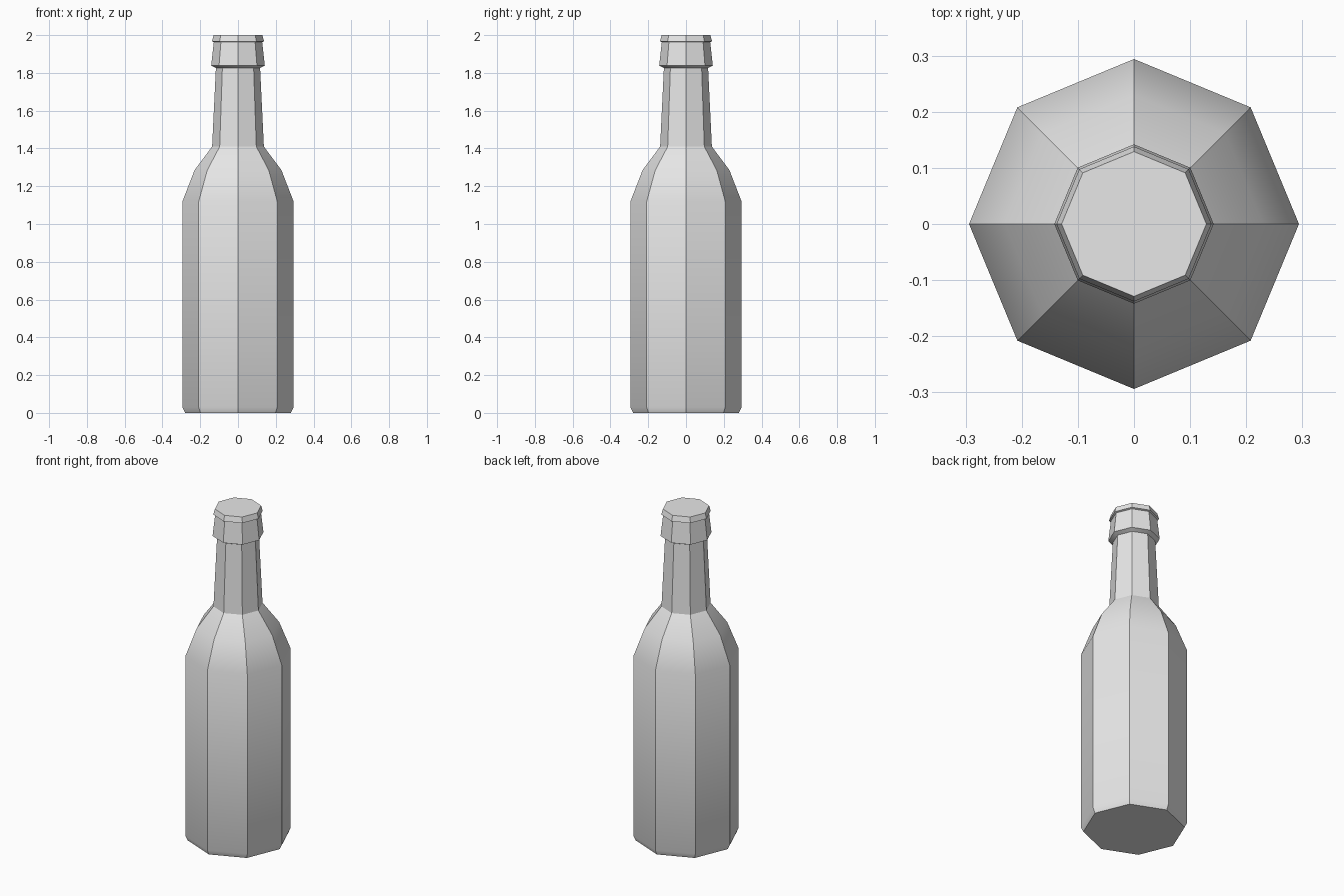
import bpy, bmesh, math

cube = bpy.data.objects.get("Cube")
if cube:
    bpy.data.objects.remove(cube, do_unlink=True)

SIDES = 8

# Single plain grey for the whole bottle
grey = bpy.data.materials.new("light_grey")
grey.use_nodes = True
grey.diffuse_color = (0.8, 0.8, 0.8, 1)
grey.node_tree.nodes["Principled BSDF"].inputs["Base Color"].default_value = (0.8, 0.8, 0.8, 1)


def lathe(name, profile, cap_bottom=False, cap_top=False):
    """Revolve (radius, z) points into an eight-sided part."""
    bm = bmesh.new()
    rings = []
    for r, z in profile:
        rings.append([bm.verts.new((r * math.cos(math.tau * i / SIDES),
                                    r * math.sin(math.tau * i / SIDES), z))
                      for i in range(SIDES)])
    for low, high in zip(rings, rings[1:]):
        for i in range(SIDES):
            j = (i + 1) % SIDES
            bm.faces.new((low[i], low[j], high[j], high[i]))
    if cap_bottom:
        bm.faces.new(rings[0][::-1])
    if cap_top:
        bm.faces.new(rings[-1])
    mesh = bpy.data.meshes.new(name)
    bm.to_mesh(mesh)
    bm.free()
    mesh.materials.append(grey)
    obj = bpy.data.objects.new(name, mesh)
    bpy.context.collection.objects.link(obj)
    # Smooth down each panel, crisp between panels
    bpy.ops.object.select_all(action='DESELECT')
    obj.select_set(True)
    bpy.context.view_layer.objects.active = obj
    bpy.ops.object.shade_smooth_by_angle(angle=math.radians(30))
    return obj


# Body, shoulder and neck
lathe("bottle_body", [(0.28, 0), (0.294, 0.03), (0.294, 1.12), (0.23, 1.285),
                      (0.137, 1.41), (0.117, 1.826)], cap_bottom=True)

# Collar around the top of the neck
lathe("neck_collar", [(0.117, 1.826), (0.142, 1.838), (0.128, 1.963)])

# Cap with a slight overhang
lathe("bottle_cap", [(0.128, 1.963), (0.138, 1.967), (0.129, 2.0)], cap_top=True)
